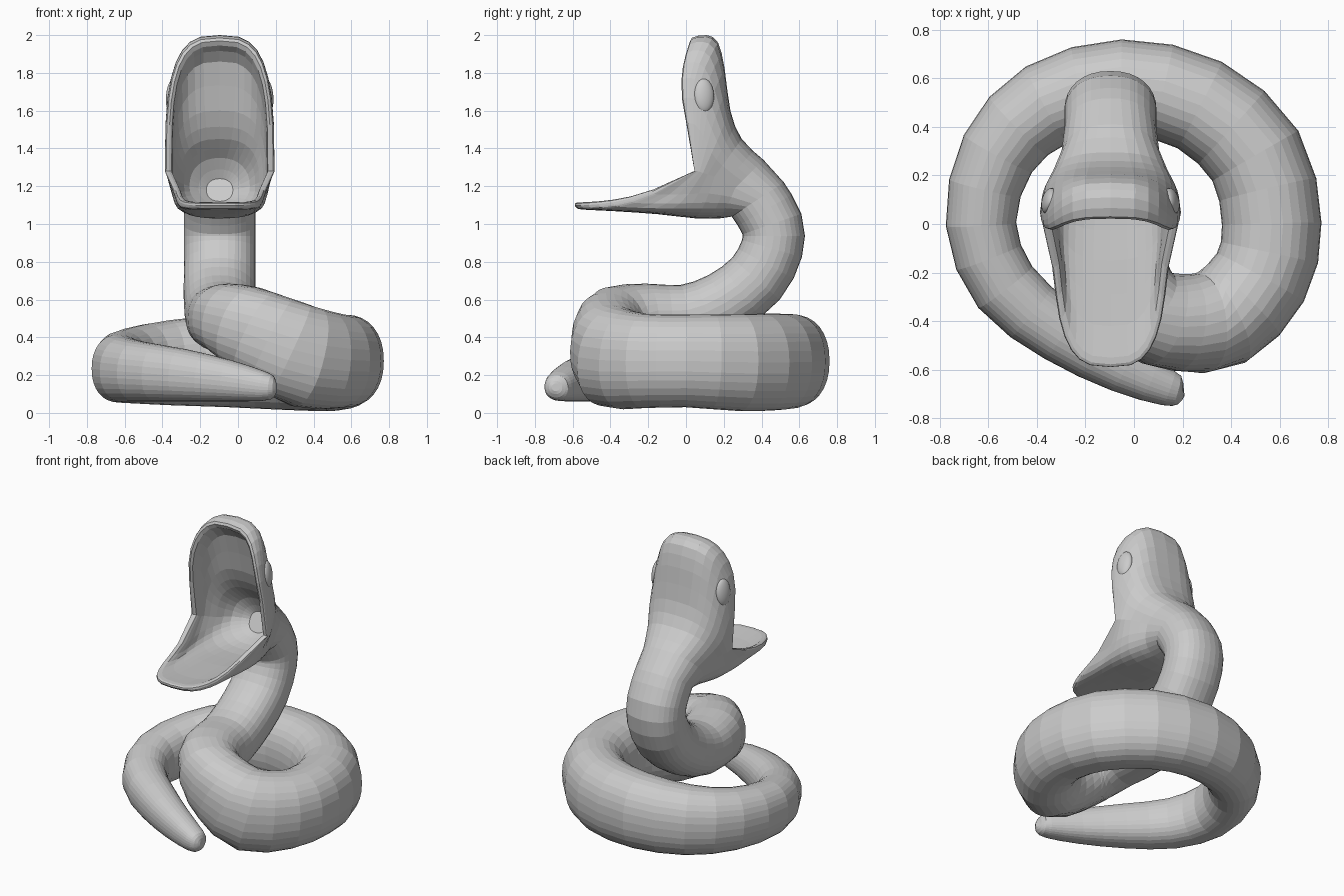
import bpy, bmesh, math
from mathutils import Vector

SEG = 32
CX = -0.097  # centre of neck and head in x


def spow(v, p):
    return math.copysign(abs(v) ** p, v)


def angles():
    return [2 * math.pi * i / SEG for i in range(SEG)]


# Body path from tail tip to neck: x, y, z, half width, half height
path = [
    (0.205, -0.69, 0.135, 0.02, 0.02), (0.19, -0.689, 0.135, 0.053, 0.053),
    (0.14, -0.675, 0.14, 0.075, 0.077),
    (-0.05, -0.595, 0.17, 0.10, 0.11), (-0.30, -0.45, 0.20, 0.125, 0.14),
    (-0.53, -0.26, 0.22, 0.14, 0.16), (-0.63, 0, 0.235, 0.145, 0.18),
    (-0.56, 0.29, 0.25, 0.16, 0.20), (-0.36, 0.49, 0.265, 0.18, 0.225),
    (-0.05, 0.565, 0.275, 0.195, 0.245), (0.27, 0.49, 0.27, 0.20, 0.255),
    (0.50, 0.28, 0.267, 0.205, 0.257), (0.567, 0, 0.275, 0.205, 0.245),
    (0.52, -0.22, 0.275, 0.205, 0.25), (0.36, -0.385, 0.295, 0.21, 0.27),
    (0.18, -0.405, 0.38, 0.20, 0.25), (0.03, -0.35, 0.46, 0.195, 0.22),
    (-0.055, -0.20, 0.50, 0.195, 0.185), (CX + 0.01, 0, 0.505, 0.19, 0.175),
    (CX, 0.20, 0.58, 0.19, 0.17), (CX, 0.37, 0.71, 0.19, 0.168),
    (CX, 0.455, 0.87, 0.19, 0.165), (CX, 0.455, 1.0, 0.19, 0.165),
    (CX, 0.38, 1.13, 0.19, 0.165),
]


def resample(pts, n=2):
    out = []
    for i in range(len(pts) - 1):
        q = [pts[max(i - 1, 0)], pts[i], pts[i + 1], pts[min(i + 2, len(pts) - 1)]]
        for k in range(n):
            t = k / n
            out.append([0.5 * (2 * b + (c - a) * t + (2 * a - 5 * b + 4 * c - d) * t * t
                               + (3 * b - a - 3 * c + d) * t ** 3) for a, b, c, d in zip(*q)])
    return out + [list(pts[-1])]


def body_rings():
    pts = resample(path)
    rings, prev = [], None
    for i, p in enumerate(pts):
        t = (Vector(pts[min(i + 1, len(pts) - 1)][:3]) - Vector(pts[max(i - 1, 0)][:3])).normalized()
        side = t.cross(Vector((0, 0, 1)))
        if prev and side.length < 0.05:
            side = prev - t * prev.dot(t)
        side.normalize()
        if prev and side.dot(prev) < 0:
            side.negate()
        prev = side
        up = side.cross(t)
        c = Vector(p[:3])
        rings.append([c + side * p[3] * spow(math.cos(a), 0.9) + up * p[4] * spow(math.sin(a), 0.9)
                      for a in angles()])
    return rings


# Head ring: crown, mouth-corner and chin points (y, z), half width,
# bulges of upper and lower half, squareness, narrowing of the lower jaw
def head_ring(top, corner, chin, w, up_b, low_b, p, pinch):
    ring = []
    for a in angles():
        s = abs(spow(math.sin(a), p))
        low = math.sin(a) > 0
        end = chin if low else top
        x = w * spow(math.cos(a), p)
        y = corner[0] + (end[0] - corner[0]) * s
        z = corner[1] + (end[1] - corner[1]) * s
        if low:
            z += low_b * math.sin(math.pi * s)
            x *= 1 - pinch * math.sin(min(1, s / 0.5) * math.pi / 2)
        else:
            y += up_b * math.sin(math.pi * s ** 1.5)
        ring.append((CX + x, y, z))
    return ring


head = [
    # outer skin from neck to lips
    ((0.41, 1.34), (0.26, 1.19), (0.18, 1.03), 0.205, 0, -0.01, 0.85, 0),
    ((0.295, 1.45), (0.15, 1.25), (0.05, 1.03), 0.25, 0, -0.03, 0.75, 0.03),
    ((0.235, 1.60), (0.09, 1.27), (-0.15, 1.052), 0.28, 0, -0.05, 0.7, 0.1),
    ((0.205, 1.82), (0.06, 1.28), (-0.38, 1.068), 0.288, -0.03, -0.06, 0.66, 0.17),
    ((0.17, 1.96), (0.05, 1.28), (-0.54, 1.076), 0.29, -0.06, -0.058, 0.64, 0.18),
    ((0.11, 2.0), (0.048, 1.28), (-0.58, 1.085), 0.29, -0.07, -0.052, 0.64, 0.18),
    # lips
    ((0.03, 1.985), (0.045, 1.28), (-0.588, 1.108), 0.283, -0.055, -0.045, 0.64, 0.18),
    ((0.035, 1.945), (0.05, 1.28), (-0.55, 1.115), 0.255, -0.055, -0.045, 0.64, 0.18),
    # mouth lining back to the throat
    ((0.12, 1.86), (0.08, 1.26), (-0.42, 1.103), 0.25, -0.03, -0.045, 0.66, 0.18),
    ((0.18, 1.60), (0.12, 1.25), (-0.15, 1.09), 0.245, 0, -0.035, 0.7, 0.1),
    ((0.25, 1.45), (0.20, 1.22), (0.08, 1.075), 0.21, 0, -0.01, 0.75, 0),
    ((0.34, 1.35), (0.30, 1.20), (0.22, 1.085), 0.16, 0, 0, 0.9, 0),
    ((0.39, 1.24), (0.37, 1.18), (0.33, 1.12), 0.07, 0, 0, 0.9, 0),
]
flat = [[c for v in head_ring(*h) for c in v] for h in head]
head_rings = [[Vector(f[i:i + 3]) for i in range(0, len(f), 3)] for f in resample(flat, 2)]

# Snake body and hollow head in one faceted skin
bm = bmesh.new()
rings = [[bm.verts.new(v) for v in r] for r in body_rings() + head_rings]
for r0, r1 in zip(rings, rings[1:]):
    for i in range(SEG):
        j = (i + 1) % SEG
        bm.faces.new((r0[i], r0[j], r1[j], r1[i]))
bm.faces.new(rings[0])
bm.faces.new(rings[-1])
bmesh.ops.recalc_face_normals(bm, faces=bm.faces)
mesh = bpy.data.meshes.new("snake_body")
bm.to_mesh(mesh)
bm.free()
body = bpy.data.objects.new("snake_body", mesh)
bpy.context.collection.objects.link(body)

# Eyes
for name, s in (("left_eye", -1), ("right_eye", 1)):
    bpy.ops.mesh.primitive_uv_sphere_add(segments=20, ring_count=12, radius=1,
                                         location=(CX + s * 0.252, 0.095, 1.68))
    eye = bpy.context.object
    eye.name = name
    eye.scale = (0.03, 0.055, 0.09)
    eye.rotation_euler = (0, s * math.radians(-6), s * math.radians(15))
    bpy.ops.object.shade_smooth()
